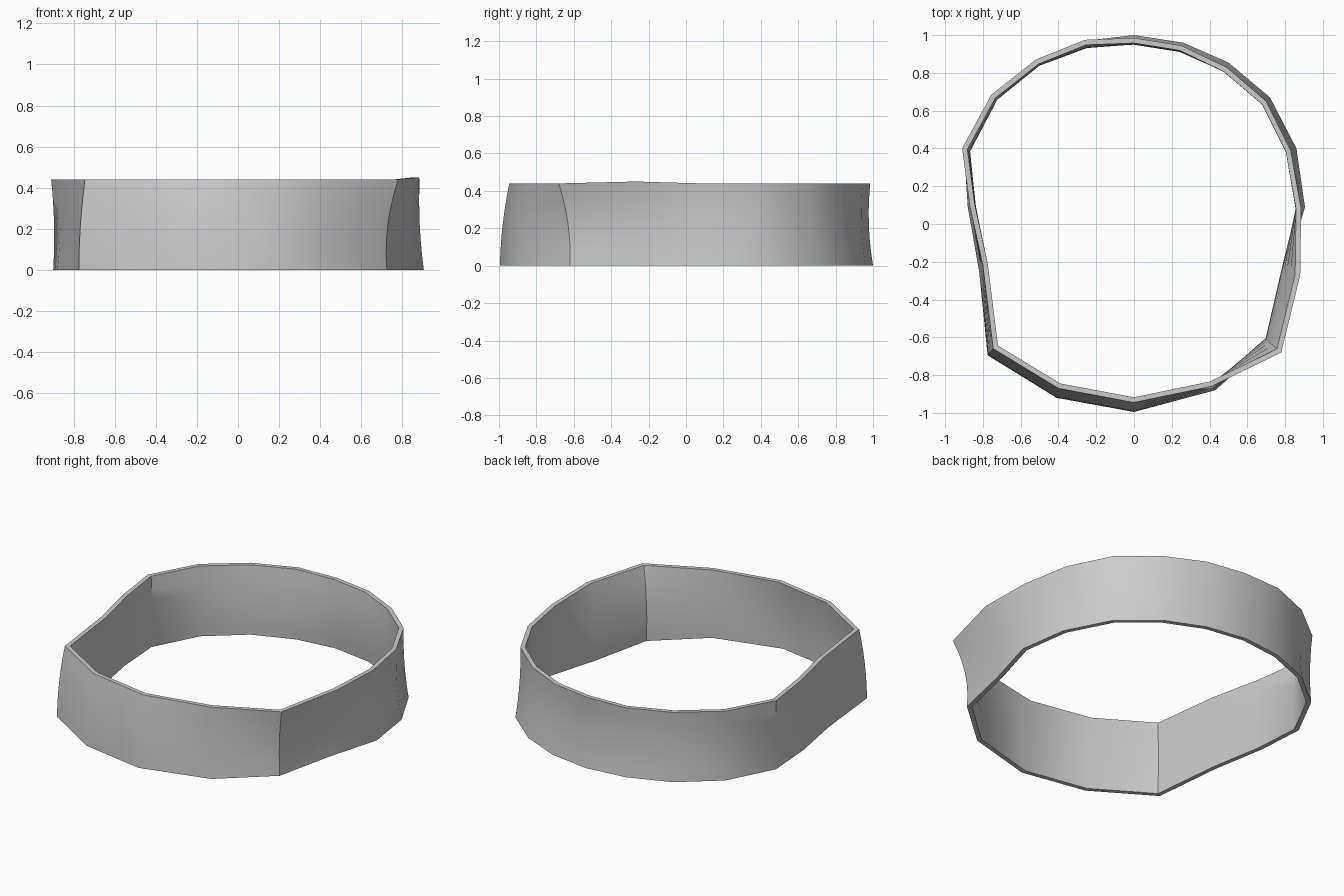
import bpy
import bmesh
import math
from mathutils import Vector

WALL = 0.027
HEIGHT = 0.44
STEPS = 6

default_cube = bpy.data.objects.get("Cube")
if default_cube:
    bpy.data.objects.remove(default_cube, do_unlink=True)

# Stations around the band, clockwise from the back:
# bottom point, top point, bulge of the wall at mid height
STATIONS = [
    ((0, 1), (0, .985), -.015),
    ((.26, .96), (.25, .945), -.015),
    ((.5, .855), (.49, .83), -.01),
    ((.72, .67), (.7, .65), -.01),
    ((.86, .4), (.83, .39), -.01),
    ((.905, .09), (.885, .08), -.01),
    ((.81, -.24), (.88, -.27), -.025),
    ((.725, -.62), (.78, -.68), -.03),
    ((.43, -.88), (.41, -.86), 0),
    ((0, -.995), (0, -.945), .01),
    ((-.41, -.92), (-.4, -.87), .01),
    ((-.775, -.695), (-.745, -.66), .01),
    ((-.82, -.25), (-.8, -.22), 0),
    ((-.88, .09), (-.87, .1), -.01),
    ((-.9, .39), (-.91, .4), -.01),
    ((-.75, .68), (-.755, .685), -.01),
    ((-.52, .87), (-.52, .87), -.01),
    ((-.26, .97), (-.26, .975), -.015),
]


def outline(t):
    """Horizontal section of the outer wall at height fraction t."""
    points = []
    for low, high, bulge in STATIONS:
        p = Vector(low).lerp(Vector(high), t)
        points.append(p + p.normalized() * bulge * 4 * t * (1 - t))
    return points


def inset(points, distance):
    """Offset a clockwise outline inward with mitred corners."""
    result = []
    for i, p in enumerate(points):
        a = (p - points[i - 1]).normalized()
        b = (points[(i + 1) % len(points)] - p).normalized()
        na, nb = Vector((a.y, -a.x)), Vector((b.y, -b.x))
        result.append(p + (na + nb) * distance / (1 + na.dot(nb)))
    return result


def top_height(p):
    """The rim rises slightly over the flared side."""
    return HEIGHT + (.01 if p.x > .7 and -.5 < p.y < 0 else 0)


# Outer rings going up, then inner rings coming down
bm = bmesh.new()
rings = []
tops = [top_height(Vector(s[1])) for s in STATIONS]
levels = [i / STEPS for i in range(STEPS + 1)]
for t in levels:
    rings.append([bm.verts.new((p.x, p.y, t * h)) for p, h in zip(outline(t), tops)])
for t in reversed(levels):
    rings.append([bm.verts.new((p.x, p.y, t * h)) for p, h in zip(inset(outline(t), WALL), tops)])

# Closed wall with flat rims
count = len(STATIONS)
for r, ring in enumerate(rings):
    above = rings[(r + 1) % len(rings)]
    for i in range(count):
        j = (i + 1) % count
        bm.faces.new((ring[i], ring[j], above[j], above[i]))
bmesh.ops.recalc_face_normals(bm, faces=bm.faces)

mesh = bpy.data.meshes.new("band")
bm.to_mesh(mesh)
bm.free()
band = bpy.data.objects.new("band", mesh)
bpy.context.collection.objects.link(band)

# Plain grey finish
grey = bpy.data.materials.new("light grey")
grey.use_nodes = True
grey.diffuse_color = (.6, .6, .6, 1)
grey.node_tree.nodes["Principled BSDF"].inputs["Base Color"].default_value = grey.diffuse_color
mesh.materials.append(grey)

# Smooth wall with crisp rims and corners
bpy.ops.object.select_all(action="DESELECT")
band.select_set(True)
bpy.context.view_layer.objects.active = band
bpy.ops.object.shade_smooth_by_angle(angle=math.radians(35))
